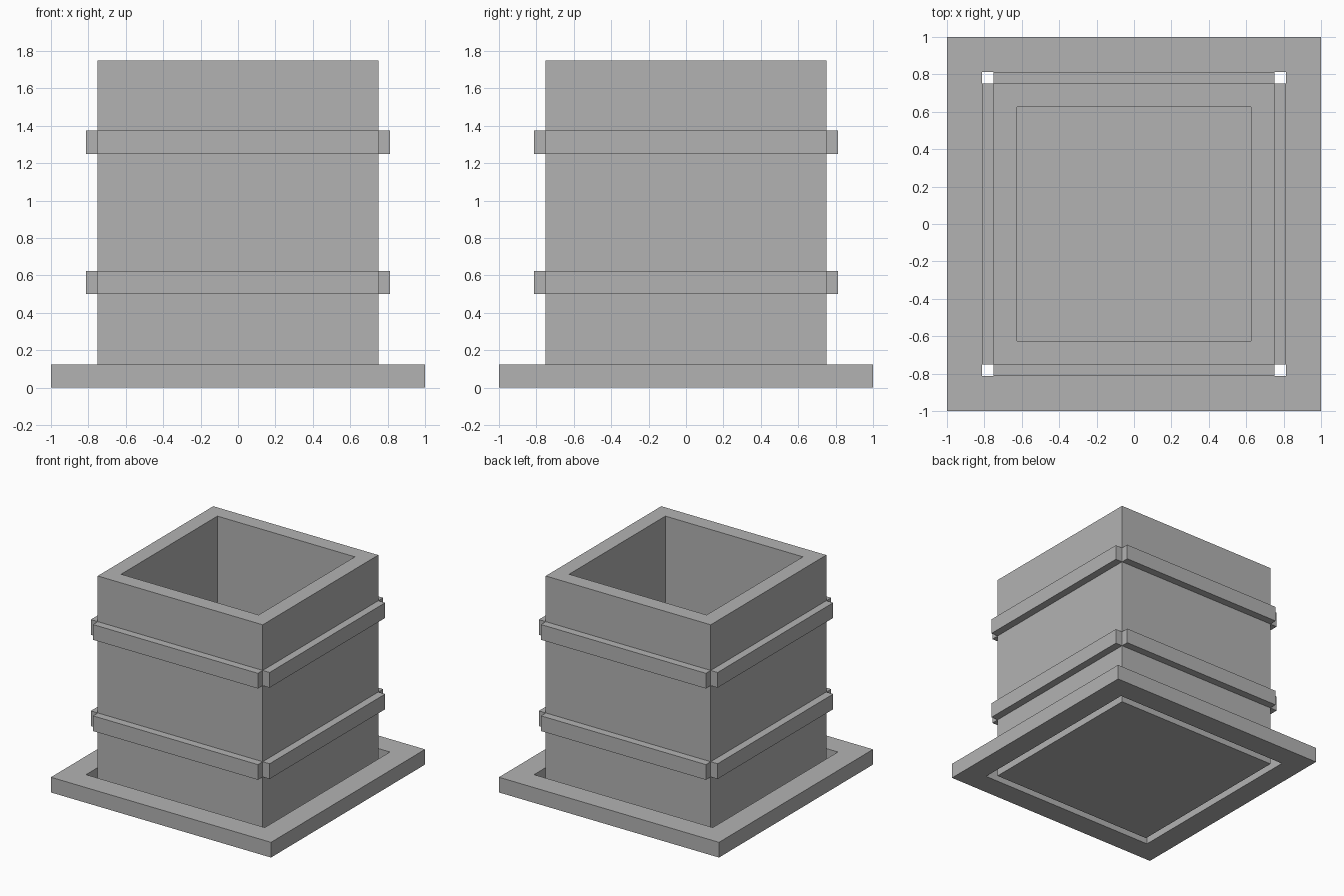
import bpy
import bmesh
from math import pi
from mathutils import Matrix, Vector

cube = bpy.data.objects.get("Cube")
if cube:
    bpy.data.objects.remove(cube, do_unlink=True)

grey = bpy.data.materials.new("plain grey")
grey.use_nodes = True
colour = (0.45, 0.45, 0.45, 1)
grey.diffuse_color = colour
grey.node_tree.nodes["Principled BSDF"].inputs["Base Color"].default_value = colour


def finish(name, bm):
    bmesh.ops.recalc_face_normals(bm, faces=bm.faces)
    mesh = bpy.data.meshes.new(name)
    bm.to_mesh(mesh)
    bm.free()
    mesh.materials.append(grey)
    obj = bpy.data.objects.new(name, mesh)
    bpy.context.collection.objects.link(obj)
    return obj


def ring(bm, half, z):
    corners = [(-half, -half), (half, -half), (half, half), (-half, half)]
    return [bm.verts.new((x, y, z)) for x, y in corners]


def square_sweep(name, profile, closed):
    """Sweep a (half width, height) profile around a square."""
    bm = bmesh.new()
    rings = [ring(bm, half, z) for half, z in profile]
    pairs = list(zip(rings, rings[1:]))
    if closed:
        pairs.append((rings[-1], rings[0]))
    else:
        bm.faces.new(rings[0])
        bm.faces.new(rings[-1])
    for a, b in pairs:
        for i in range(4):
            j = (i + 1) % 4
            bm.faces.new((a[i], a[j], b[j], b[i]))
    return finish(name, bm)


OUTER, INNER, BAND = 0.75, 0.625, 0.0625
THICK, HEIGHT = 0.125, 1.75
HOLE = OUTER + BAND

# Loose square frame around the foot
square_sweep("base_frame", [(1, 0), (1, THICK), (HOLE, THICK), (HOLE, 0)], True)

# Open-topped box with a closed floor
square_sweep("box_body", [(OUTER, 0), (OUTER, HEIGHT), (INNER, HEIGHT), (INNER, THICK)], False)

# Two rows of bands, one strip per wall, open at the corners
for row, z in (("lower", 0.5), ("upper", 1.25)):
    for i, side in enumerate(("front", "left", "back", "right")):
        bm = bmesh.new()
        centre = Vector((0, -OUTER - BAND / 2, z + THICK / 2))
        size = Matrix.Diagonal((2 * OUTER, BAND, THICK, 1))
        turn = Matrix.Rotation(i * pi / 2, 4, "Z")
        bmesh.ops.create_cube(bm, size=1, matrix=turn @ Matrix.Translation(centre) @ size)
        finish(f"{row}_band_{side}", bm)
